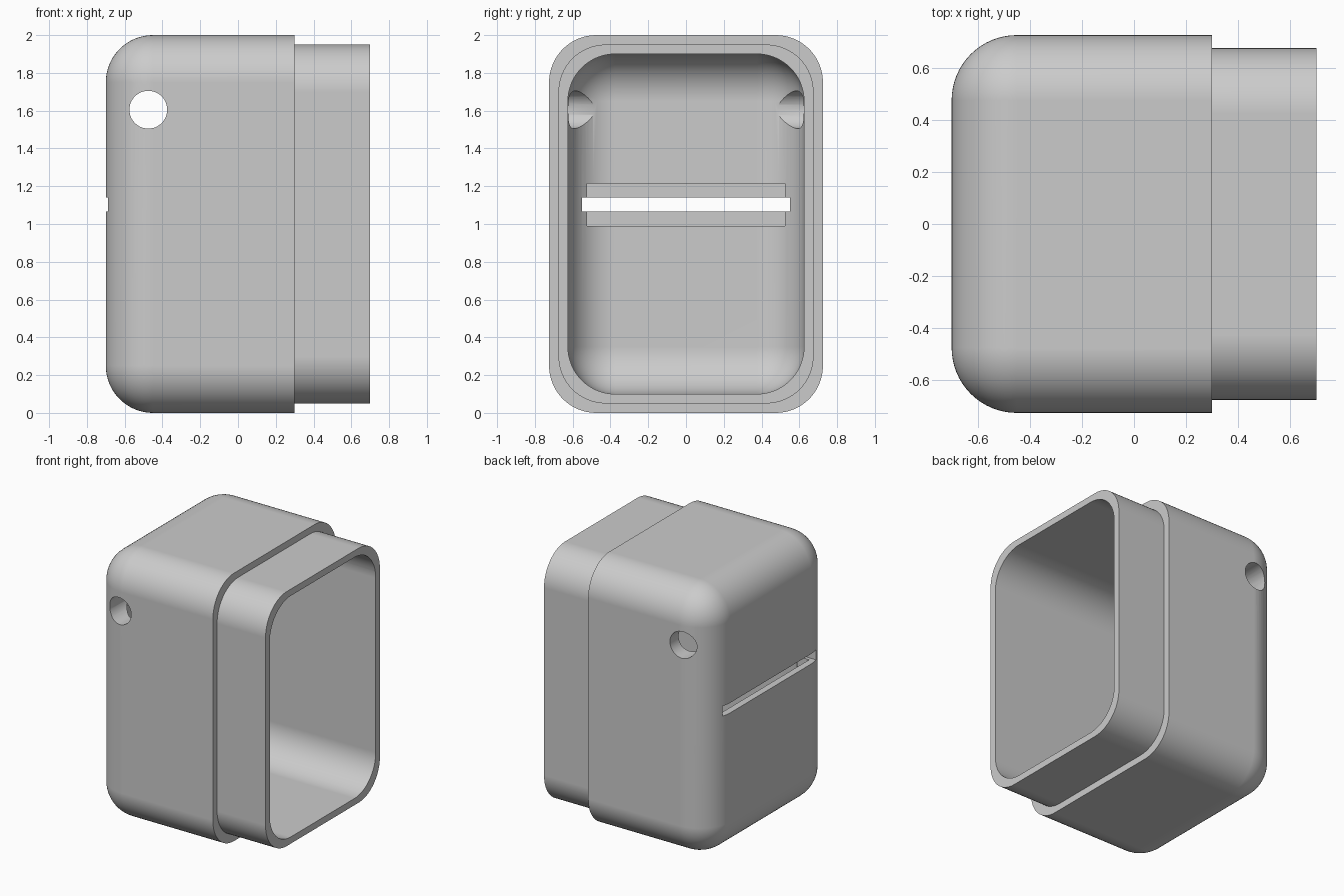
import bpy, bmesh, math
from mathutils import Matrix, Vector

cube = bpy.data.objects.get("Cube")
if cube:
    bpy.data.objects.remove(cube, do_unlink=True)

RADIUS = 0.25
SEGMENTS = 16

grey = bpy.data.materials.new("plain grey")
grey.use_nodes = True
grey.diffuse_color = (0.6, 0.6, 0.6, 1)
grey.node_tree.nodes["Principled BSDF"].inputs["Base Color"].default_value = (0.6, 0.6, 0.6, 1)


def finish(name, bm):
    bmesh.ops.recalc_face_normals(bm, faces=bm.faces)
    mesh = bpy.data.meshes.new(name)
    bm.to_mesh(mesh)
    bm.free()
    mesh.materials.append(grey)
    obj = bpy.data.objects.new(name, mesh)
    bpy.context.collection.objects.link(obj)
    return obj


def box(name, x, y, z, rounding=None):
    """Box from ranges; rounding(edge midpoint offset) picks the edges to round."""
    bm = bmesh.new()
    size = Vector((x[1] - x[0], y[1] - y[0], z[1] - z[0]))
    centre = Vector((x[0] + x[1], y[0] + y[1], z[0] + z[1])) / 2
    bmesh.ops.create_cube(bm, size=1, matrix=Matrix.Translation(centre) @ Matrix.Diagonal(size).to_4x4())
    if rounding:
        edges = [e for e in bm.edges
                 if rounding((e.verts[0].co.x + e.verts[1].co.x) / 2 - centre.x)]
        bmesh.ops.bevel(bm, geom=edges, offset=RADIUS, segments=SEGMENTS,
                        profile=0.5, affect='EDGES')
    return finish(name, bm)


def closed_end(dx):
    return dx < 0.01


def sides_only(dx):
    return abs(dx) < 0.01


# Outer shell with rounded closed end, and the narrower open lip
housing = box("housing", (-0.7, 0.3), (-0.725, 0.725), (0, 2), closed_end)
lip = box("lip", (0.1, 0.7), (-0.675, 0.675), (0.05, 1.95), sides_only)

# Hollow interior, end slot with its inner recess, and the cross hole
cavity = box("cavity_cutter", (-0.6, 0.9), (-0.625, 0.625), (0.1, 1.9), closed_end)
recess = box("recess_cutter", (-0.65, -0.3), (-0.525, 0.525), (0.99, 1.215))
slot = box("slot_cutter", (-0.9, -0.3), (-0.55, 0.55), (1.065, 1.14))
bm = bmesh.new()
bmesh.ops.create_cone(bm, cap_ends=True, segments=48, radius1=0.1, radius2=0.1, depth=2,
                      matrix=Matrix.Translation((-0.475, 0, 1.605)) @ Matrix.Rotation(math.pi / 2, 4, 'X'))
hole = finish("hole_cutter", bm)

# Combine the parts
helpers = [(lip, 'UNION'), (cavity, 'DIFFERENCE'), (recess, 'DIFFERENCE'),
           (slot, 'DIFFERENCE'), (hole, 'DIFFERENCE')]
for tool, operation in helpers:
    mod = housing.modifiers.new(tool.name, 'BOOLEAN')
    mod.operation = operation
    mod.solver = 'EXACT'
    mod.object = tool
    tool.hide_render = True

depsgraph = bpy.context.evaluated_depsgraph_get()
result = bpy.data.meshes.new_from_object(housing.evaluated_get(depsgraph))
housing.modifiers.clear()
housing.data = result
result.materials.clear()
result.materials.append(grey)
for polygon in result.polygons:
    polygon.material_index = 0
for tool, operation in helpers:
    bpy.data.objects.remove(tool, do_unlink=True)

# Smooth fillets with crisp rims
bpy.ops.object.select_all(action='DESELECT')
housing.select_set(True)
bpy.context.view_layer.objects.active = housing
bpy.ops.object.shade_smooth_by_angle(angle=math.radians(30))
weighted = housing.modifiers.new("weighted normals", 'WEIGHTED_NORMAL')
weighted.keep_sharp = True
